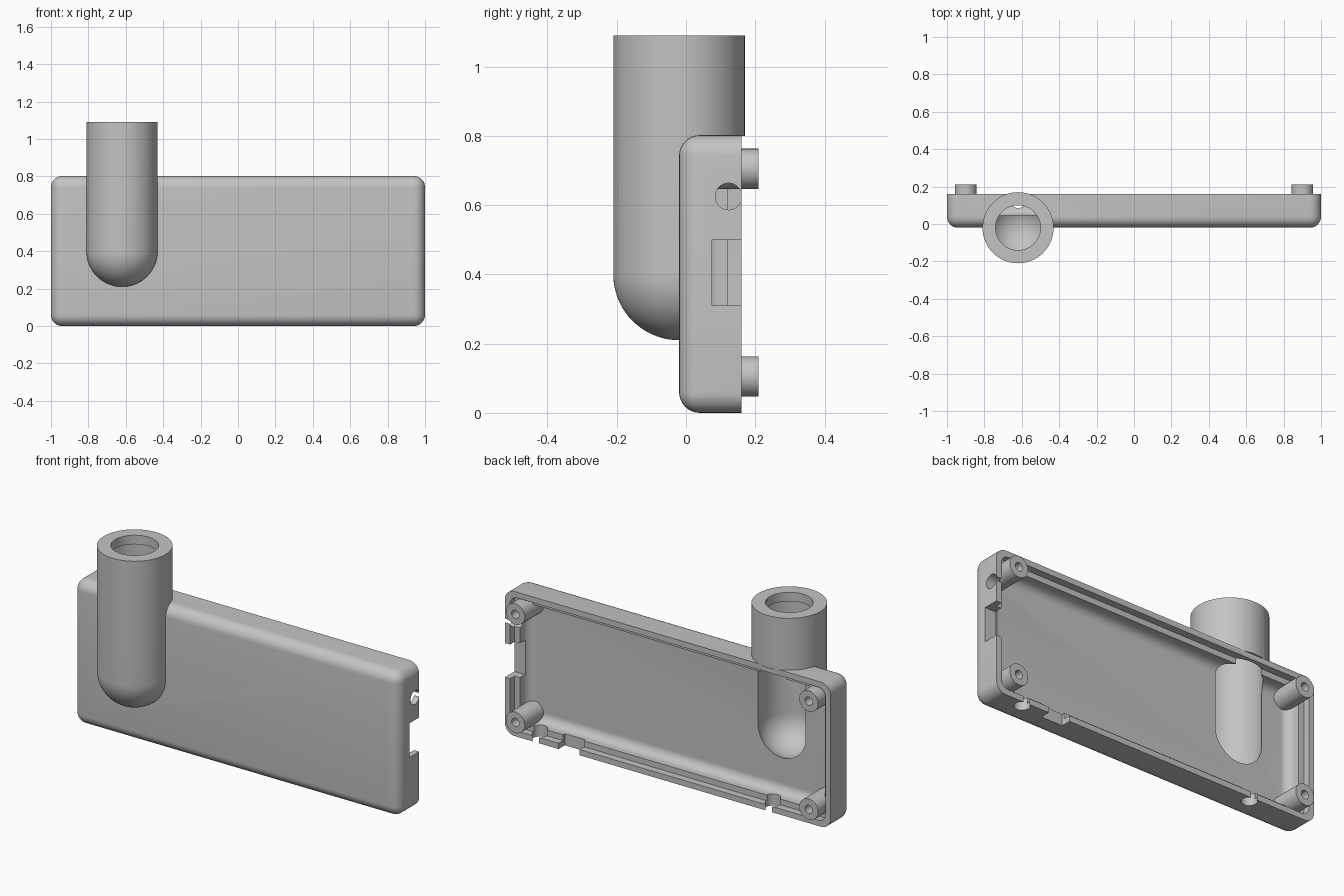
import bpy, bmesh, math
from mathutils import Vector, Matrix

if "Cube" in bpy.data.objects:
    bpy.data.objects.remove(bpy.data.objects["Cube"])

grey = bpy.data.materials.new("plain grey")
grey.diffuse_color = (0.55, 0.55, 0.55, 1)
grey.use_nodes = True
grey.node_tree.nodes["Principled BSDF"].inputs["Base Color"].default_value = grey.diffuse_color


def finish(bm, name):
    bmesh.ops.recalc_face_normals(bm, faces=bm.faces)
    me = bpy.data.meshes.new(name)
    bm.to_mesh(me)
    bm.free()
    me.materials.append(grey)
    ob = bpy.data.objects.new(name, me)
    bpy.context.collection.objects.link(ob)
    return ob


def block(name, lo, hi, r=0, front=True):
    """Box; r rounds the edges along y and, if front is set, the front rim."""
    bm = bmesh.new()
    bmesh.ops.create_cube(bm, size=1)
    lo, hi = Vector(lo), Vector(hi)
    for v in bm.verts:
        v.co = Vector((lo[i] + (v.co[i] + 0.5) * (hi[i] - lo[i]) for i in range(3)))
    if r:
        def chosen(e):
            a, b = (v.co.y for v in e.verts)
            return abs(a - b) > 1e-4 or (front and max(a, b) < lo.y + 1e-4)
        bmesh.ops.bevel(bm, geom=[e for e in bm.edges if chosen(e)], offset=r,
                        segments=8, profile=0.5, affect='EDGES')
    return finish(bm, name)


def rod(name, centre, r, length, axis, sides=40):
    """Cylinder centred on a point, running along one axis."""
    bm = bmesh.new()
    turn = Vector((0, 0, 1)).rotation_difference(Vector(axis)).to_matrix().to_4x4()
    bmesh.ops.create_cone(bm, cap_ends=True, segments=sides, radius1=r, radius2=r,
                          depth=length, matrix=Matrix.Translation(centre) @ turn)
    return finish(bm, name)


def lathe(name, profile, x, y, steps=72):
    """Solid of revolution about a vertical axis; profile is (radius, z)."""
    bm = bmesh.new()
    vs = [bm.verts.new((x + r, y, z)) for r, z in profile]
    es = [bm.edges.new(p) for p in zip(vs, vs[1:])]
    bmesh.ops.spin(bm, geom=vs + es, cent=(x, y, 0), axis=(0, 0, 1),
                   angle=2 * math.pi, steps=steps)
    bmesh.ops.remove_doubles(bm, verts=bm.verts, dist=1e-5)
    return finish(bm, name)


def combine(ob, other, op):
    m = ob.modifiers.new(op, 'BOOLEAN')
    m.operation, m.object, m.solver = op, other, 'EXACT'
    bpy.context.view_layer.objects.active = ob
    bpy.ops.object.modifier_apply(modifier=m.name)
    bpy.data.objects.remove(other)


def bowl(r, zc, n=18):
    return [(r * math.sin(math.pi / 2 * i / n), zc - r * math.cos(math.pi / 2 * i / n))
            for i in range(n + 1)]


TX, TY, BACK, H = -0.62, -0.02, 0.16, 0.802

# Case with rounded front, and round-bottomed tube clipped to the back of the case
case = block("case", (-1, -0.02, 0), (1, BACK, H), 0.06)
tube = lathe("tube", bowl(0.19, 0.4) + [(0.19, 1.09), (0, 1.09)], TX, TY)
combine(tube, block("clip", (-1, 0.155, -0.1), (0, 0.4, 0.8)), 'DIFFERENCE')
combine(case, tube, 'UNION')

# Hollow interior, stepped lip at the open back
combine(case, block("cavity", (-0.936, 0.045, 0.064), (0.936, 0.4, H - 0.064), 0.05), 'DIFFERENCE')
combine(case, block("lip", (-0.968, 0.12, 0.032), (0.968, 0.4, H - 0.032), 0.045, False), 'DIFFERENCE')

# Tube bore, narrower at the mouth, open to the interior
bore = bowl(0.16, 0.4) + [(0.16, 1.04), (0.12, 1.04), (0.12, 1.2), (0, 1.2)]
combine(case, lathe("bore", bore, TX, TY), 'DIFFERENCE')

# Side wall openings
combine(case, rod("side_hole", (1, 0.123, 0.625), 0.0385, 0.2, (1, 0, 0)), 'DIFFERENCE')
combine(case, block("side_slot", (0.9, 0.075, 0.31), (1.1, 0.3, 0.5)), 'DIFFERENCE')

# Bottom wall openings
for x in (0.81, TX):
    combine(case, rod("bottom_hole", (x, 0.125, 0), 0.04, 0.2, (0, 0, 1)), 'DIFFERENCE')
combine(case, block("bottom_slot", (0.54, 0.105, -0.1), (0.67, 0.3, 0.1)), 'DIFFERENCE')

# Corner screw posts with pilot holes
for x in (-0.9, 0.9):
    for z in (0.105, 0.705):
        combine(case, rod("post", (x, 0.12, z), 0.058, 0.18, (0, 1, 0)), 'UNION')
        combine(case, rod("pilot", (x, 0.19, z), 0.023, 0.24, (0, 1, 0), 24), 'DIFFERENCE')

# Smooth rounded surfaces, crisp edges
bpy.ops.object.select_all(action='DESELECT')
case.select_set(True)
bpy.context.view_layer.objects.active = case
bpy.ops.object.shade_smooth_by_angle(angle=math.radians(30))
